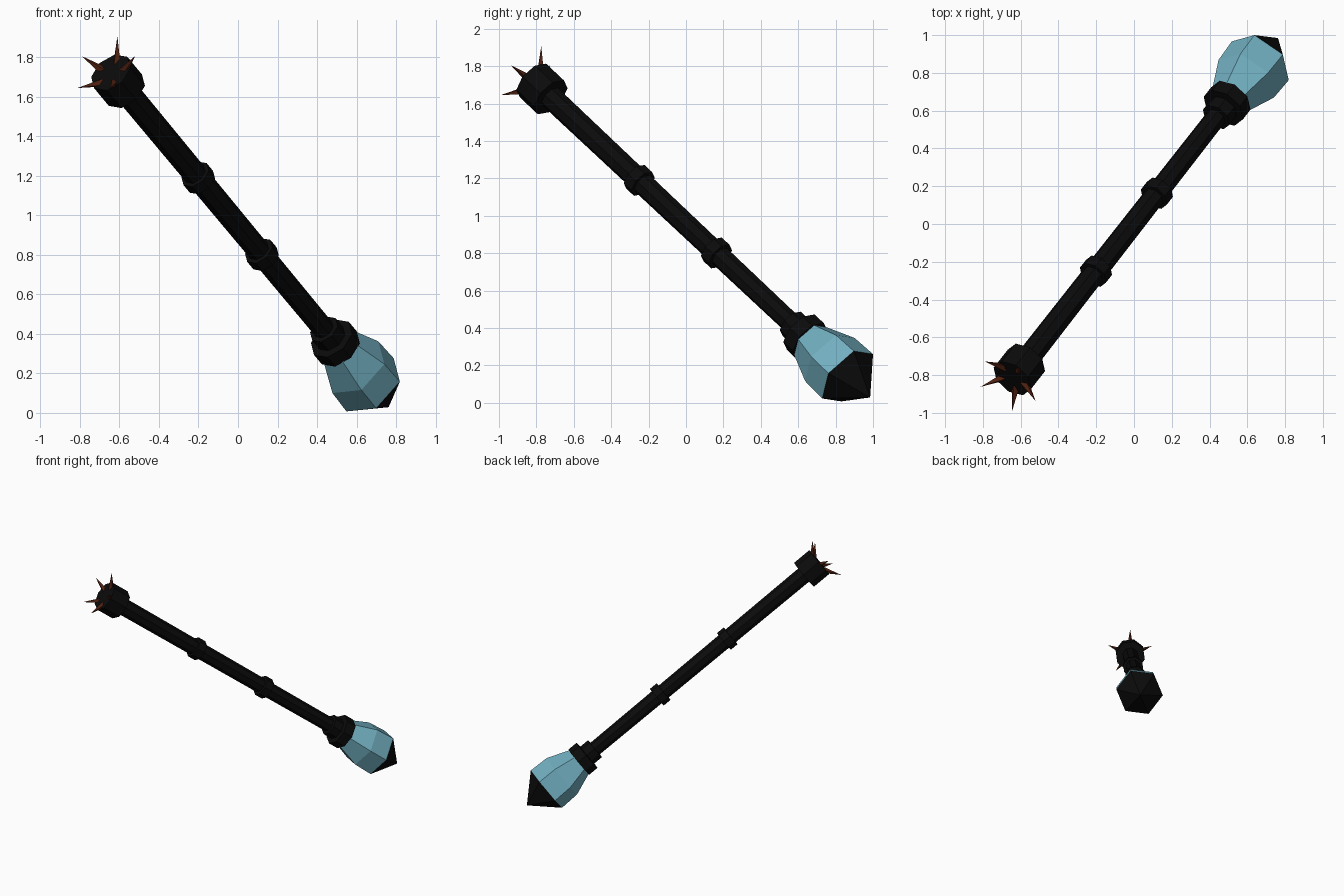
import bpy, bmesh, math
from mathutils import Matrix, Vector

if "Cube" in bpy.data.objects:
    bpy.data.objects.remove(bpy.data.objects["Cube"])

# Frame along the mace: local z runs from the pommel to the gem
ORIGIN = Vector((-0.607, -0.77, 1.678))
AXIS = Vector((0.494, 0.633, -0.595)).normalized()
SIDE = Vector((-0.031, 0.135, 0.118))
SIDE = (SIDE - AXIS * SIDE.dot(AXIS)).normalized()
FRAME = Matrix((SIDE, AXIS.cross(SIDE), AXIS)).transposed().to_4x4()
FRAME.translation = ORIGIN


def material(name, colour):
    mat = bpy.data.materials.new(name)
    mat.diffuse_color = (*colour, 1)
    mat.use_nodes = True
    mat.node_tree.nodes["Principled BSDF"].inputs["Base Color"].default_value = mat.diffuse_color
    return mat


BLACK = material("black iron", (0.0035, 0.0033, 0.0035))
TEAL = material("teal crystal", (0.165, 0.42, 0.52))
RUST = material("rust brown", (0.085, 0.016, 0.006))


def add_object(name, bm, mats):
    bmesh.ops.recalc_face_normals(bm, faces=bm.faces)
    bm.transform(FRAME)
    mesh = bpy.data.meshes.new(name)
    bm.to_mesh(mesh)
    bm.free()
    for mat in mats:
        mesh.materials.append(mat)
    obj = bpy.data.objects.new(name, mesh)
    bpy.context.collection.objects.link(obj)
    return obj


def lathe(name, profile, sides, mats, turn=0.0, tip_from=None):
    """Rings of (distance, radius); radius 0 closes to a point."""
    bm = bmesh.new()
    rings = []
    for t, r in profile:
        if r == 0:
            rings.append([bm.verts.new((0, 0, t))] * sides)
            continue
        angles = [turn + math.tau * i / sides for i in range(sides)]
        rings.append([bm.verts.new((r * math.cos(a), r * math.sin(a), t)) for a in angles])
    for a, b in zip(rings, rings[1:]):
        for i in range(sides):
            j = (i + 1) % sides
            bm.faces.new(list(dict.fromkeys((a[i], a[j], b[j], b[i]))))
    for ring in (rings[0], rings[-1]):
        if ring[0] is not ring[1]:
            bm.faces.new(ring)
    # Faces past the given distance take the second colour
    if tip_from is not None:
        for f in bm.faces:
            f.material_index = int(f.calc_center_median().z > tip_from)
    return add_object(name, bm, mats)


def drum(name, centre, length, radius):
    half = length / 2
    lathe(name, [(centre - half, radius), (centre + half, radius)], 8, [BLACK], math.pi / 8)


# Handle and its bands
lathe("shaft", [(0, 0.064), (2.22, 0.055)], 8, [BLACK], math.pi / 8)
drum("pommel", 0, 0.15, 0.116)
drum("upper_band", 0.821, 0.065, 0.081)
drum("lower_band", 1.473, 0.065, 0.081)
drum("small_collar", 2.145, 0.075, 0.082)
drum("large_collar", 2.225, 0.08, 0.122)

# Six-sided crystal with a dark point
lathe("crystal_head",
      [(2.25, 0.11), (2.43, 0.178), (2.58, 0.183), (2.77, 0)],
      6, [TEAL, BLACK], 0, 2.59)

# Five spikes fanning out of the pommel end
up = FRAME.to_3x3().inverted() @ Vector((0.069, 0.089, 0.142))
first = math.atan2(up.y, up.x)
for k in range(5):
    a = first + math.tau * k / 5
    out = Vector((math.cos(a), math.sin(a), 0))
    base = out * 0.065 + Vector((0, 0, -0.06))
    tip = out * 0.18 + Vector((0, 0, -0.14))
    bm = bmesh.new()
    bmesh.ops.create_cone(bm, cap_ends=True, segments=4, radius1=0.023, radius2=0,
                          depth=(tip - base).length)
    bmesh.ops.remove_doubles(bm, verts=bm.verts, dist=1e-5)
    turn = (tip - base).to_track_quat('Z', 'Y').to_matrix().to_4x4()
    bm.transform(Matrix.Translation((base + tip) / 2) @ turn)
    add_object(f"spike_{k + 1}", bm, [RUST])
